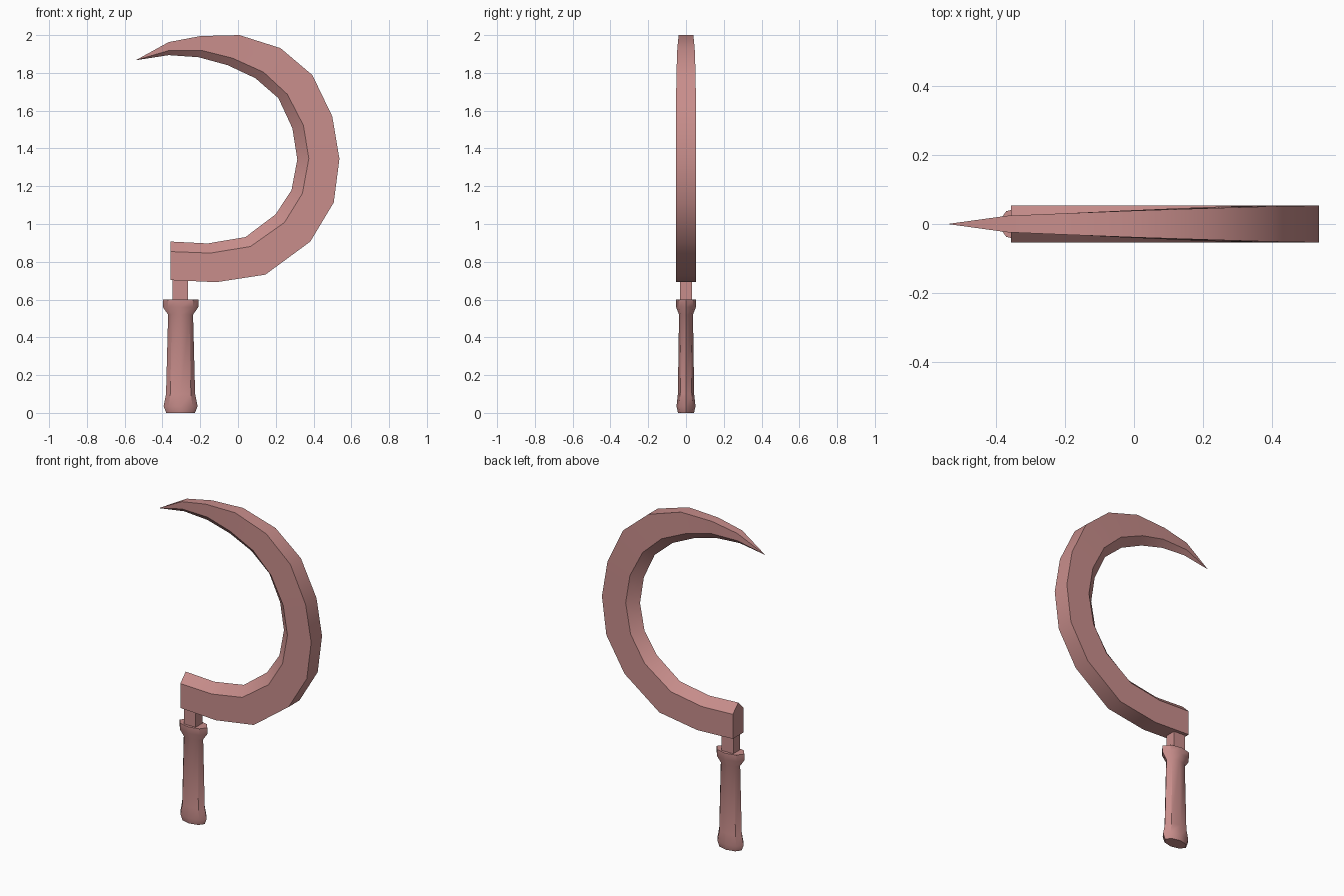
import bpy, bmesh, math

if "Cube" in bpy.data.objects:
    bpy.data.objects.remove(bpy.data.objects["Cube"])

mat = bpy.data.materials.new("dusty_red")
mat.diffuse_color = (0.58, 0.27, 0.26, 1)
mat.use_nodes = True
mat.node_tree.nodes["Principled BSDF"].inputs["Base Color"].default_value = mat.diffuse_color


def finish(name, bm, angle=35):
    bmesh.ops.recalc_face_normals(bm, faces=bm.faces)
    me = bpy.data.meshes.new(name)
    bm.to_mesh(me)
    bm.free()
    ob = bpy.data.objects.new(name, me)
    bpy.context.collection.objects.link(ob)
    me.materials.append(mat)
    bpy.ops.object.select_all(action='DESELECT')
    ob.select_set(True)
    bpy.context.view_layer.objects.active = ob
    bpy.ops.object.shade_smooth_by_angle(angle=math.radians(angle))
    return ob


def loft(bm, rings):
    for a, b in zip(rings, rings[1:]):
        n = len(a)
        for i in range(n):
            j = (i + 1) % n
            bm.faces.new((a[i], a[j], b[j], b[i]))


# Blade: stations of back edge, bevel line, cutting edge, half thickness
outer = [(-.357, .703), (-.114, .692), (.145, .732), (.383, .907), (.507, 1.114), (.537, 1.345),
         (.499, 1.57), (.394, 1.788), (.225, 1.931), (.008, 2.0), (-.198, 1.995), (-.367, 1.963)]
ridge = [(-.357, .854), (-.145, .846), (.066, .881), (.246, 1.008), (.341, 1.162), (.375, 1.347),
         (.346, 1.523), (.261, 1.687), (.135, 1.804), (-.029, 1.878), (-.188, 1.918), (-.367, 1.918)]
inner = [(-.357, .907), (-.161, .897), (.04, .931), (.198, 1.05), (.283, 1.178), (.314, 1.342),
         (.288, 1.507), (.214, 1.666), (.092, 1.772), (-.055, 1.841), (-.209, 1.883), (-.367, 1.894)]
half = [.053] * 7 + [.051, .046, .039, .031, .024]

bm = bmesh.new()
rings = []
for o, r, i, h in zip(outer, ridge, inner, half):
    section = [(o[0], -h, o[1]), (r[0], -h, r[1]), (i[0], 0, i[1]), (r[0], h, r[1]), (o[0], h, o[1])]
    rings.append([bm.verts.new(p) for p in section])
loft(bm, rings)
bm.faces.new(rings[0])
tip = bm.verts.new((-.541, 0, 1.867))
last = rings[-1]
for k in range(5):
    bm.faces.new((last[k], last[(k + 1) % 5], tip))
finish("blade", bm)

# Handle: flattened eight-sided turned grip with pommel and collar
bm = bmesh.new()
profile = [(0, .076), (.035, .09), (.1, .077), (.52, .066), (.56, .094), (.6, .094)]
rings = []
for z, r in profile:
    rings.append([bm.verts.new((-.304 + r * math.cos(k * math.pi / 4),
                                .56 * r * math.sin(k * math.pi / 4), z)) for k in range(8)])
loft(bm, rings)
bm.faces.new(rings[0])
bm.faces.new(rings[-1])
finish("handle", bm, 40)

# Tang: square bar joining handle and blade
bm = bmesh.new()
bmesh.ops.create_cube(bm, size=1)
for v in bm.verts:
    v.co = (-.306 + v.co.x * .08, v.co.y * .066, .655 + v.co.z * .13)
finish("tang", bm)
